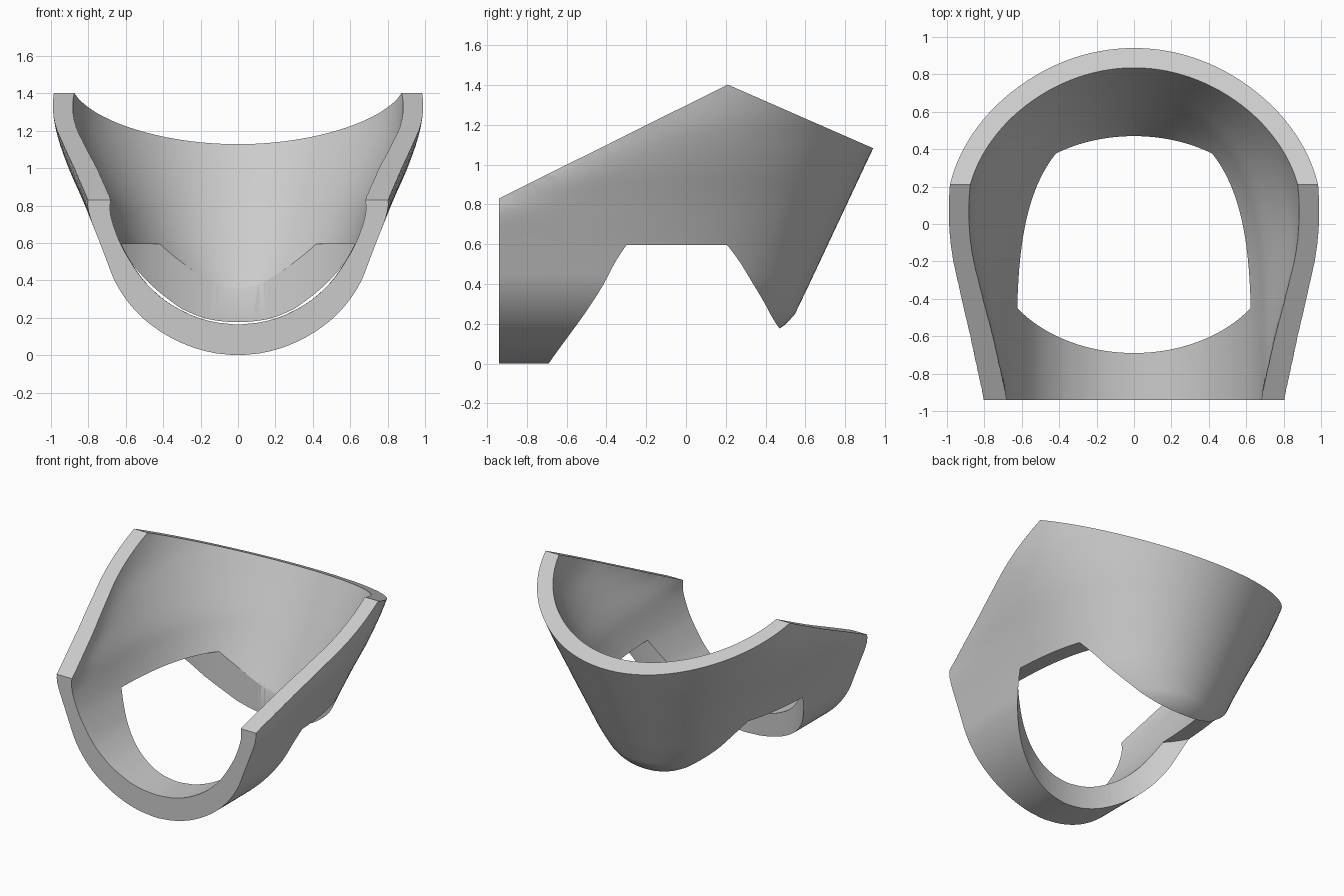
import bpy, bmesh, math

if "Cube" in bpy.data.objects:
    bpy.data.objects.remove(bpy.data.objects["Cube"])

# Control tables: height, squared half-width
OUTER_W = [(0, 0), (.1, .137), (.2, .26), (.3, .36), (.4, .436), (.5, .49), (.6, .545),
           (.7, .605), (.83, .69), (1, .82), (1.15, .92), (1.25, .965), (1.4, 1), (1.6, 1.02)]
INNER_W = [(.165, 0), (.2, .045), (.25, .103), (.3, .16), (.4, .255), (.5, .33), (.6, .397),
           (.7, .447), (.83, .505), (1, .62), (1.15, .72), (1.25, .765), (1.4, .80), (1.6, .81)]
# Height, y of the back wall
OUTER_BACK = [(0, 0), (.05, .2), (.1, .33), (.17, .46), (.2, .505), (.25, .548), (.4, .62), (1.6, 1.184)]
INNER_BACK = [(.165, .15), (.2, .3), (.3, .445), (.4, .493), (1.6, 1.057)]
# Height, length of the rounded back; height, squareness of the section
LENGTH = [(.6, 1.65), (.83, 1.28), (1, 1.15), (1.15, 1.08), (1.6, 1.06)]
SQUARE = [(.6, 4), (.83, 2.8), (1, 2.3), (1.15, 2), (1.6, 2)]


def curve(table, z):
    """Smooth Hermite interpolation through a table."""
    n = len(table)
    z = min(max(z, table[0][0]), table[-1][0])

    def slope(i):
        a, b = table[max(i - 1, 0)], table[min(i + 1, n - 1)]
        return (b[1] - a[1]) / (b[0] - a[0])

    i = max(k for k in range(n - 1) if table[k][0] <= z)
    (z0, v0), (z1, v1) = table[i], table[i + 1]
    h = z1 - z0
    t = (z - z0) / h
    return ((2*t**3 - 3*t*t + 1) * v0 + (t**3 - 2*t*t + t) * h * slope(i)
            + (3*t*t - 2*t**3) * v1 + (t**3 - t*t) * h * slope(i + 1))


def linear(table, z):
    if z <= table[0][0]:
        return table[0][1]
    for (z0, v0), (z1, v1) in zip(table, table[1:]):
        if z <= z1:
            return v0 + (v1 - v0) * (z - z0) / (z1 - z0)
    return table[-1][1]


def make_object(name, bm):
    bmesh.ops.recalc_face_normals(bm, faces=bm.faces)
    if bm.calc_volume(signed=True) < 0:
        bmesh.ops.reverse_faces(bm, faces=bm.faces)
    mesh = bpy.data.meshes.new(name)
    bm.to_mesh(mesh)
    bm.free()
    ob = bpy.data.objects.new(name, mesh)
    bpy.context.collection.objects.link(ob)
    return ob


def bowl(name, widths, backs, shrink, front, top, levels=56, steps=40):
    """Solid of stacked horizontal sections, flat in front and round behind."""
    bm = bmesh.new()
    rings = []
    low = widths[0][0]
    for k in range(levels + 1):
        f = k / levels
        z = low + (top - low) * (0.35 * f + 0.65 * f * f)
        w = math.sqrt(max(curve(widths, z), 0.0004))
        back = linear(backs, z)
        length = back + 0.94 if z < .6 else linear(LENGTH, z) - shrink
        p = linear(SQUARE, z)
        half = []
        for s in range(steps + 1):
            t = (back - front) * (s / steps) ** 2
            c = abs(1 - t / length)
            if t > length:  # never pinch shut at the front
                c = min(c, 0.8)
            half.append((w * math.sqrt(max(1 - c ** p, 0)), back - t))
        ring = [(x, y, z) for x, y in reversed(half)] + [(-x, y, z) for x, y in half[1:]]
        rings.append([bm.verts.new(v) for v in ring])
    for a, b in zip(rings, rings[1:]):
        n = len(a)
        for i in range(n):
            j = (i + 1) % n
            bm.faces.new((a[i], a[j], b[j], b[i]))
    bm.faces.new(rings[0])
    bm.faces.new(rings[-1])
    bmesh.ops.triangulate(bm, faces=bm.faces)
    return make_object(name, bm)


def prism(name, points, offset):
    """Extrude a closed loop of points."""
    bm = bmesh.new()
    face = bm.faces.new([bm.verts.new(p) for p in points])
    new = bmesh.ops.extrude_face_region(bm, geom=[face], use_keep_orig=True)["geom"]
    bmesh.ops.translate(bm, vec=offset, verts=[v for v in new if isinstance(v, bmesh.types.BMVert)])
    return make_object(name, bm)


# Outer body and hollow
shell = bowl("curved_shell", OUTER_W, OUTER_BACK, 0, -1.0, 1.5)
hollow = bowl("hollow_cutter", INNER_W, INNER_BACK, .12, -1.1, 1.58)

# Sloped rim and flat front, as the side outline to keep
side = [(-.94, -.2), (-.94, .83), (.21, 1.402), (1.3, .925), (1.3, -.2)]
outline = prism("rim_outline", [(-1.5, y, z) for y, z in side], (3, 0, 0))

# Oval opening underneath
oval = [(.77 * math.cos(a), -.11 + .58 * math.sin(a), -.3)
        for a in (2 * math.pi * i / 128 for i in range(128))]
opening = prism("oval_opening_cutter", oval, (0, 0, .895))

bpy.context.view_layer.objects.active = shell
shell.select_set(True)
for cutter, op in ((hollow, 'DIFFERENCE'), (outline, 'INTERSECT'), (opening, 'DIFFERENCE')):
    mod = shell.modifiers.new(cutter.name, 'BOOLEAN')
    mod.object = cutter
    mod.operation = op
    mod.solver = 'EXACT'
    bpy.ops.object.modifier_apply(modifier=mod.name)
for cutter in (hollow, outline, opening):
    bpy.data.objects.remove(cutter)

# Single grey finish
grey = bpy.data.materials.new("plain_grey")
grey.diffuse_color = (0.6, 0.6, 0.6, 1)
grey.use_nodes = True
grey.node_tree.nodes["Principled BSDF"].inputs["Base Color"].default_value = grey.diffuse_color
shell.data.materials.clear()
shell.data.materials.append(grey)
for poly in shell.data.polygons:
    poly.material_index = 0
bpy.ops.object.shade_smooth_by_angle(angle=math.radians(30))
